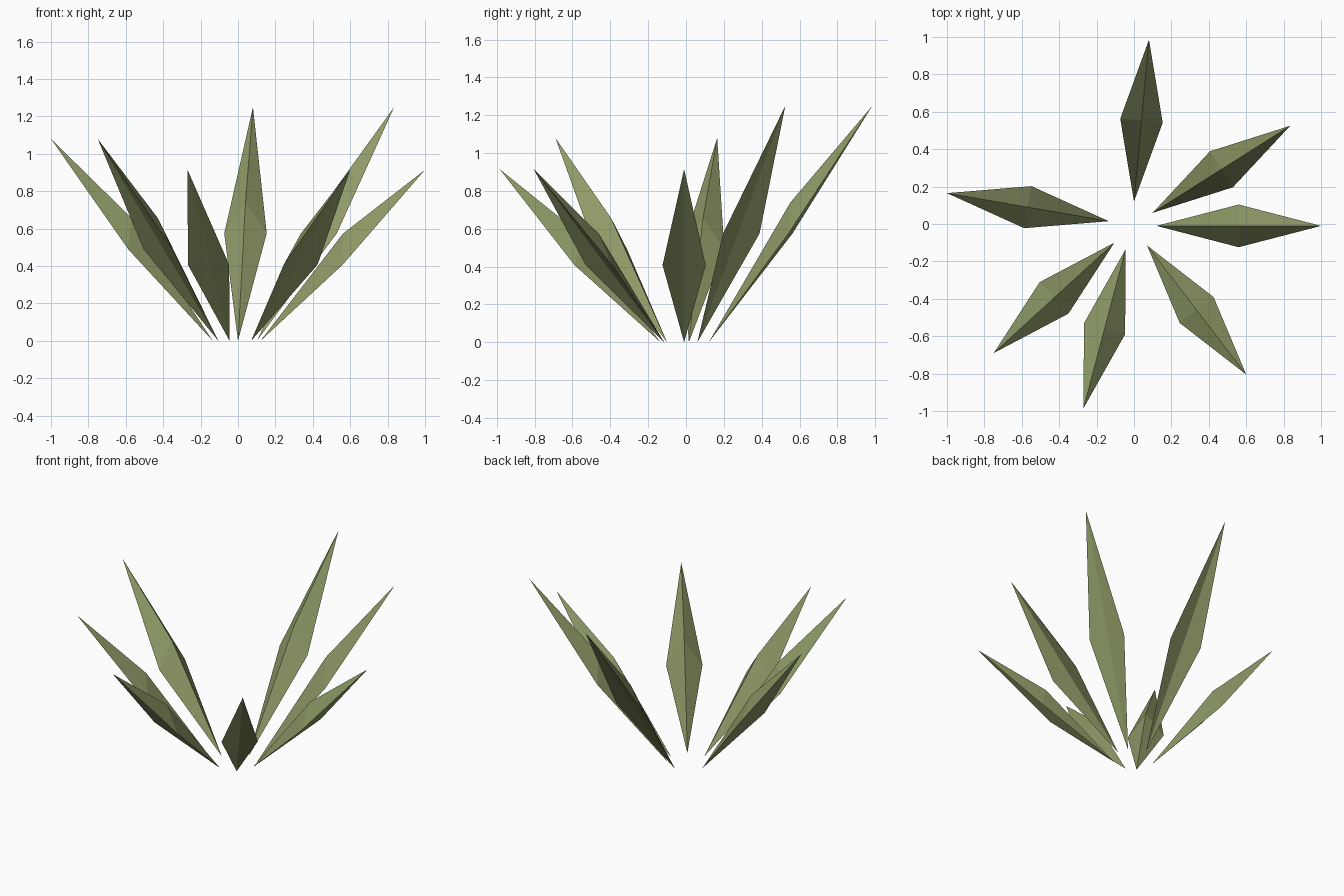
import bpy
from mathutils import Vector

if "Cube" in bpy.data.objects:
    bpy.data.objects.remove(bpy.data.objects["Cube"])

green = bpy.data.materials.new("olive_green")
green.diffuse_color = (0.27, 0.32, 0.135, 1)
green.use_nodes = True
green.node_tree.nodes["Principled BSDF"].inputs["Base Color"].default_value = green.diffuse_color


def leaf(name, base, tip, half=0.114, ridge=0.115, droop=0.05):
    """Faceted spike: raised ridge on top, shallow folded underside."""
    b, t = Vector((*base, 0)), Vector(tip)
    mid = (b + t) / 2
    side = Vector((b.y - t.y, t.x - b.x, 0)).normalized() * half
    drop = Vector((0, 0, -droop))
    verts = [b, mid + side + drop, mid - side + drop, t, mid + Vector((0, 0, ridge))]
    faces = [(0, 4, 1), (0, 2, 4), (3, 1, 4), (3, 4, 2),   # upper facets
             (0, 1, 3), (0, 3, 2)]                         # underside
    mesh = bpy.data.meshes.new(name)
    mesh.from_pydata(verts, [], faces)
    mesh.materials.append(green)
    obj = bpy.data.objects.new(name, mesh)
    bpy.context.collection.objects.link(obj)


# Ring of leaves, three different heights
leaves = [
    ((0.00, 0.12), (0.08, 0.985, 1.25)),
    ((0.10, 0.06), (0.835, 0.525, 1.25)),
    ((0.12, -0.01), (1.00, -0.01, 0.915)),
    ((0.07, -0.115), (0.60, -0.805, 0.915)),
    ((-0.045, -0.135), (-0.27, -0.985, 0.915)),
    ((-0.105, -0.10), (-0.75, -0.69, 1.08)),
    ((-0.135, 0.015), (-1.00, 0.165, 1.08)),
]
for i, (base, tip) in enumerate(leaves):
    leaf(f"leaf_{i + 1}", base, tip)
